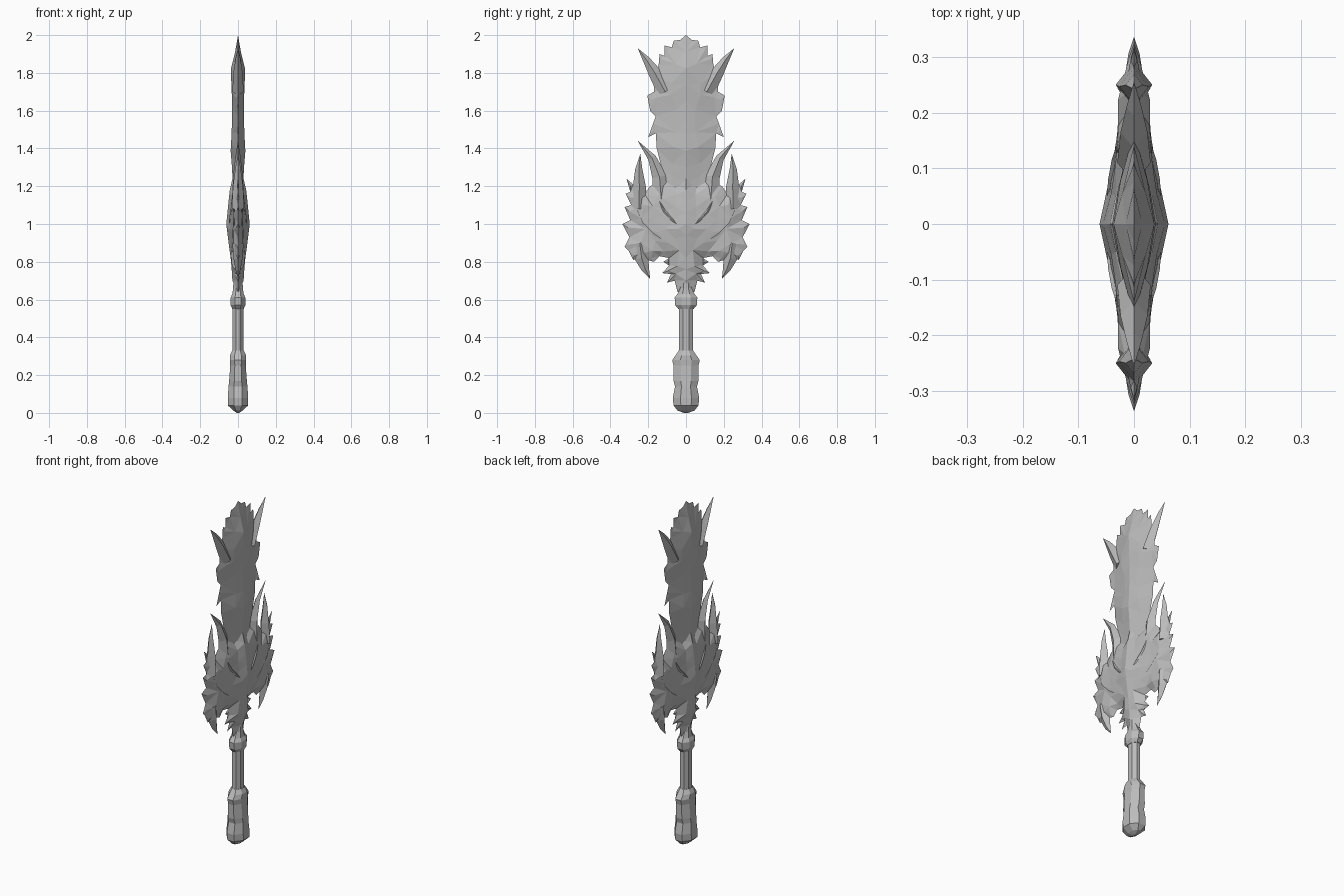
import bpy, bmesh, math, random
from mathutils import Vector
from mathutils.geometry import delaunay_2d_cdt, intersect_point_line

random.seed(4)
if "Cube" in bpy.data.objects:
    bpy.data.objects.remove(bpy.data.objects["Cube"], do_unlink=True)

grey = bpy.data.materials.new("plain grey")
grey.use_nodes = True
grey.diffuse_color = (0.5, 0.5, 0.5, 1)
grey.node_tree.nodes["Principled BSDF"].inputs["Base Color"].default_value = grey.diffuse_color


def finish(name, bm, mirror_x, mirror_y):
    mesh = bpy.data.meshes.new(name)
    bm.to_mesh(mesh)
    bm.free()
    mesh.materials.append(grey)
    obj = bpy.data.objects.new(name, mesh)
    bpy.context.collection.objects.link(obj)
    if mirror_x or mirror_y:
        mod = obj.modifiers.new("Mirror", 'MIRROR')
        mod.use_axis = (mirror_x, mirror_y, False)
    return obj


def blend(table, t):
    """Linear interpolation in a table of rising keys."""
    for (a, va), (b, vb) in zip(table, table[1:]):
        if t <= b:
            return va + (vb - va) * max(0, t - a) / (b - a)
    return table[-1][1]


def inside(p, poly):
    hit = False
    for a, b in zip(poly, poly[1:] + poly[:1]):
        if (a.y > p.y) != (b.y > p.y):
            if p.x < a.x + (p.y - a.y) * (b.x - a.x) / (b.y - a.y):
                hit = not hit
    return hit


def plate(name, half_outline, thickness, bevel, step):
    """Faceted plate with a sharp jagged rim, mirrored to both sides and faces."""
    rim = [Vector(p) for p in half_outline]
    rim_edges = list(zip(rim, rim[1:]))
    top, bottom = rim[0].y, rim[-1].y
    n = round((top - bottom) / step)
    spine = [Vector((0, bottom + (top - bottom) * i / n)) for i in range(1, n)]
    poly = (rim + spine)[::-1]

    def distance(p):
        best = 9
        for a, b in rim_edges:
            q, t = intersect_point_line(p, a, b)
            q = a if t < 0 else b if t > 1 else q
            best = min(best, (p - Vector(q[:2])).length)
        return best

    points = list(poly)
    # ridge points inside each spike
    for a, tip, b in zip(rim, rim[1:], rim[2:]):
        p = tip.lerp((a + b) / 2, 0.75)
        if inside(p, poly) and p.x > step / 5 and distance(p) > step / 12:
            points.append(p)
    # loose grid of facet corners
    for i in range(int(0.4 / step)):
        for j in range(int((top - bottom) / step) + 1):
            p = Vector(((i + 0.75 + random.uniform(-.25, .25)) * step,
                        bottom + (j + random.uniform(.25, .75)) * step))
            if inside(p, poly) and distance(p) > step * 0.4:
                points.append(p)
    out = delaunay_2d_cdt(points, [], [list(range(len(poly)))], 1, 1e-5)
    bm = bmesh.new()
    verts = []
    for p in out[0]:
        d = distance(p)
        h = thickness(p.x, p.y) * min(1, d / bevel)
        if p.x > 0.001:
            h *= random.uniform(0.85, 1.08)
        verts.append(bm.verts.new((h if d > 1e-4 else 0, p.x, p.y)))
    for f in out[2]:
        face = bm.faces.new([verts[i] for i in f])
        face.normal_update()
        if face.normal.x < 0:
            face.normal_flip()
    return finish(name, bm, True, True)


def loft(name, rings, mirror_x=False, mirror_y=False):
    """Skin a list of equal vertex rings and close both ends."""
    bm = bmesh.new()
    loops = [[bm.verts.new(co) for co in ring] for ring in rings]
    for a, b in zip(loops, loops[1:]):
        for i in range(len(a)):
            k = (i + 1) % len(a)
            bm.faces.new((a[i], a[k], b[k], b[i]))
    bm.faces.new(loops[0])
    bm.faces.new(loops[-1])
    bmesh.ops.remove_doubles(bm, verts=bm.verts, dist=1e-5)
    bmesh.ops.recalc_face_normals(bm, faces=bm.faces)
    return finish(name, bm, mirror_x, mirror_y)


def horn(name, path, width, thick, x=0):
    """Curved tapering horn with a diamond section, one on each side."""
    pts = [Vector((x, *p)) for p in path]
    rings = []
    for i, p in enumerate(pts):
        along = pts[min(i + 1, len(pts) - 1)] - pts[max(i - 1, 0)]
        side = Vector((0, -along.z, along.y)).normalized()
        s = max(0.01, 1 - (i / (len(pts) - 1)) ** 1.5)
        flat = Vector((thick * s, 0, 0))
        rings.append([p + flat, p + side * width * s, p - flat, p - side * width * s])
    return loft(name, rings, x != 0, True)


# Half thickness along the height of the weapon
blade_depth = [(0.9, .03), (1.25, .028), (1.4, .04), (1.5, .032), (1.66, .031),
               (1.8, .039), (1.9, .03), (2, .015)]
guard_depth = [(0.64, .026), (0.8, .036), (0.9, .05), (1, .062), (1.12, .05), (1.3, .03)]

# Blade with crown of jagged teeth
blade = [(0, 2), (.03, 1.975), (.065, 1.97), (.075, 1.935), (.115, 1.945), (.115, 1.89),
         (.14, 1.9), (.145, 1.84), (.165, 1.8), (.17, 1.7), (.205, 1.68), (.19, 1.6),
         (.16, 1.57), (.175, 1.53), (.2, 1.46), (.16, 1.48), (.155, 1.4), (.13, 1.3),
         (.12, .95), (0, .95)]
plate("blade", blade, lambda y, z: blend(blade_depth, z), 0.13, 0.085)

# Winged guard with spiked rim and collar
guard = [(0, 1.3), (.06, 1.22), (.1, 1.24), (.19, 1.2), (.22, 1.16), (.25, 1.2), (.28, 1.21),
         (.315, 1.24), (.295, 1.17), (.32, 1.16), (.29, 1.1), (.325, 1.09), (.295, 1.02),
         (.337, 1), (.3, .93), (.325, .88), (.305, .86), (.28, .81), (.24, .82), (.17, .8),
         (.14, .83), (.09, .82), (.12, .8), (.09, .78), (.125, .74), (.08, .735),
         (.1, .69), (.06, .7), (.045, .64), (0, .64)]
plate("guard", guard, lambda y, z: max(blend(guard_depth, z) * (1 - y / 0.31), 0.027), 0.045, 0.06)

# Horns and fangs
horn("crown_horn", [(.11, 1.7), (.165, 1.8), (.21, 1.87), (.255, 1.93)], .042, .03)
horn("blade_horn", [(.13, 1.12), (.14, 1.25), (.18, 1.35), (.255, 1.44)], .048, .032)
horn("wing_horn", [(.25, 1.08), (.247, 1.2), (.25, 1.29), (.242, 1.37)], .042, .033)
horn("lower_fang", [(.245, .9), (.235, .82), (.215, .76), (.19, .71)], .045, .03)
horn("brow_ridge", [(.03, .98), (.08, 1.03), (.115, 1.07), (.14, 1.12)], .022, .018, x=.032)
horn("cheek_ridge", [(.1, .9), (.17, .95), (.23, 1.01), (.26, 1.08)], .03, .012, x=.02)


def turned(name, sections):
    """Eight sided part from (height, half depth, half width) sections."""
    angles = [math.pi / 8 + i * math.pi / 4 for i in range(8)]
    r = 1 / math.cos(math.pi / 8)
    return loft(name, [[(rx * r * math.cos(a), ry * r * math.sin(a), z) for a in angles]
                       for z, rx, ry in sections])


# Handle
turned("grip", [(.29, .03, .038), (.33, .028, .037), (.57, .028, .037)])
turned("collar", [(.55, .03, .04), (.57, .039, .057), (.61, .039, .06), (.63, .03, .045),
                  (.66, .026, .03), (.7, .024, .028)])
turned("pommel", [(0, .006, .01), (.012, .025, .045), (.04, .054, .066), (.08, .054, .07),
                  (.14, .05, .058), (.17, .047, .066), (.25, .041, .066), (.28, .043, .073),
                  (.305, .043, .055), (.33, .03, .038)])
